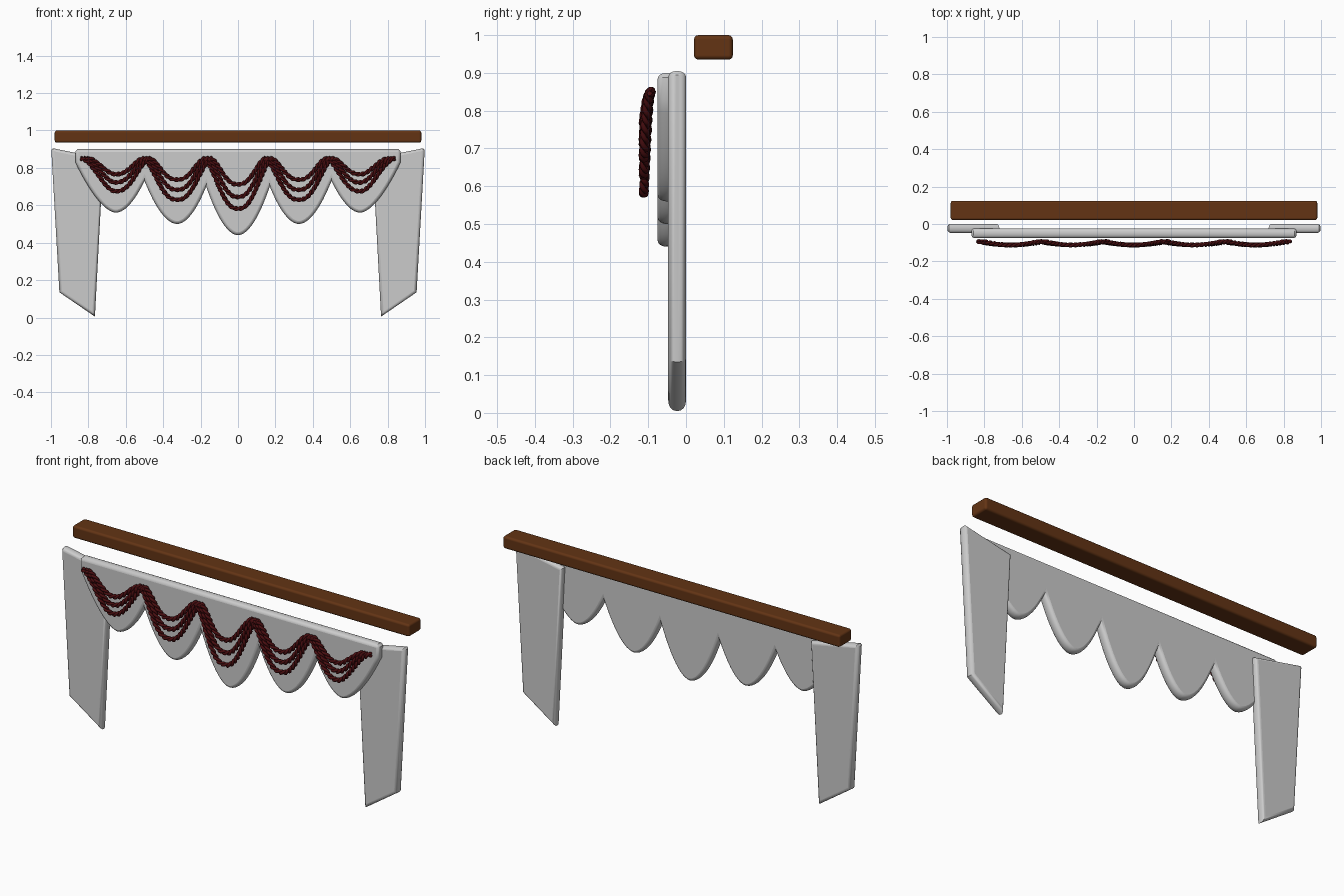
import bpy, bmesh, math
from mathutils import Vector

if "Cube" in bpy.data.objects:
    bpy.data.objects.remove(bpy.data.objects["Cube"])


def material(name, rgb):
    m = bpy.data.materials.new(name)
    m.use_nodes = True
    m.diffuse_color = (*rgb, 1)
    bsdf = m.node_tree.nodes["Principled BSDF"]
    bsdf.inputs["Base Color"].default_value = (*rgb, 1)
    bsdf.inputs["Roughness"].default_value = 0.7
    return m


FABRIC = material("pale grey fabric", (0.6, 0.6, 0.6))
WOOD = material("brown wood", (0.125, 0.034, 0.007))
ROPE = material("dark red rope", (0.065, 0.004, 0.005))


def add_object(name, data, mat):
    data.materials.append(mat)
    ob = bpy.data.objects.new(name, data)
    bpy.context.scene.collection.objects.link(ob)
    return ob


def inset(points, d):
    """Mitred inward offset of a counter-clockwise outline."""
    out = []
    for i, p in enumerate(points):
        a = (p - points[i - 1]).normalized()
        b = (points[(i + 1) % len(points)] - p).normalized()
        na, nb = Vector((-a.y, a.x)), Vector((-b.y, b.x))
        out.append(p + (na + nb) * (d / max(0.15, 1 + na.dot(nb))))
    return out


def cloth_slab(name, outline, front, back, border, steps=4):
    """Thick cloth from an x-z outline, with rounded front and back rims."""
    outline = [Vector(p) for p in outline]
    depth = (back - front) * 0.45
    arcs = [i / steps * math.pi / 2 for i in range(steps + 1)]
    levels = [(front + depth * (1 - math.sin(a)), border * (1 - math.cos(a)))
              for a in reversed(arcs)]
    levels += [(front + back - y, d) for y, d in reversed(levels)]
    bm = bmesh.new()
    rings = [[bm.verts.new((p.x, y, p.y)) for p in inset(outline, d)]
             for y, d in levels]
    n = len(outline)
    for r, s in zip(rings, rings[1:]):
        for i in range(n):
            j = (i + 1) % n
            bm.faces.new((r[i], r[j], s[j], s[i])).smooth = True
    bm.faces.new(rings[0])
    bm.faces.new(rings[-1])
    bmesh.ops.recalc_face_normals(bm, faces=bm.faces)
    for e in bm.edges:
        e.smooth = e.calc_face_angle(0) < math.radians(40)
    me = bpy.data.meshes.new(name)
    bm.to_mesh(me)
    bm.free()
    return add_object(name, me, FABRIC)


# Wooden curtain rail
bm = bmesh.new()
bmesh.ops.create_cube(bm, size=1)
for v in bm.verts:
    v.co = Vector((v.co.x * 1.96, 0.0725 + v.co.y * 0.103, 0.9675 + v.co.z * 0.065))
for f in bm.faces:
    f.smooth = True
mesh = bpy.data.meshes.new("curtain_rail")
bm.to_mesh(mesh)
bm.free()
rail = add_object("curtain_rail", mesh, WOOD)
bevel = rail.modifiers.new("rounded_edges", "BEVEL")
bevel.width, bevel.segments, bevel.harden_normals = 0.012, 3, True

# Side curtains, mirrored
panel = [(0.765, 0.005), (0.955, 0.135), (0.998, 0.895), (0.99, 0.905), (0.72, 0.85)]
cloth_slab("left_curtain", panel, -0.047, 0, 0.015)
cloth_slab("right_curtain", [(-x, z) for x, z in reversed(panel)], -0.047, 0, 0.015)

# Scalloped valance: cusps and lowest points along the hem
cusps = [(-0.87, 0.83), (-0.5, 0.73), (-0.17, 0.70), (0.17, 0.70), (0.5, 0.73), (0.87, 0.83)]
lows = [(-0.655, 0.56), (-0.325, 0.50), (0, 0.44), (0.325, 0.50), (0.655, 0.56)]
hem = [cusps[0]]
for k, (cx, low) in enumerate(lows):
    for i in range(1, 25):
        u = i / 12 - 1
        ex, ez = cusps[k] if u < 0 else cusps[k + 1]
        power = 1.65 if abs(ex) > 0.8 else 1.9
        hem.append((cx + abs(u) * (ex - cx), low + (ez - low) * abs(u) ** power))
top = [(0.87, 0.888), (0.858, 0.9), (-0.858, 0.9), (-0.87, 0.888)]
cloth_slab("valance", hem + top, -0.075, -0.024, 0.016)


def rope_path(cx, half, low, u):
    """Hanging rope with flared ends, bowing forward in the middle."""
    outer = abs(cx) > 0.5 and u * cx > 0
    t = abs(u) ** (1.0 if outer else 1.3)
    rise = t * t * (3 - 2 * t)
    return Vector((cx + half * u, -0.092 - 0.02 * (1 - u * u),
                   low + (0.85 - low) * rise))


def add_rope(curve, cx, half, low, n=140):
    """Two strands twisted round one hanging path."""
    path = [rope_path(cx, half, low, 2 * i / n - 1) for i in range(n + 1)]
    strands = [[], []]
    length = 0
    for i, p in enumerate(path):
        tangent = (path[min(i + 1, n)] - path[max(i - 1, 0)]).normalized()
        side = tangent.cross(Vector((0, 1, 0))).normalized()
        up = side.cross(tangent)
        length += (p - path[i - 1]).length if i else 0
        for k, strand in enumerate(strands):
            a = length / 0.055 * math.tau + k * math.pi
            strand.append(p + (side * math.cos(a) + up * math.sin(a)) * 0.006)
    for strand in strands:
        spline = curve.splines.new("POLY")
        spline.points.add(n)
        for point, co in zip(spline.points, strand):
            point.co = (*co, 1)
        spline.use_smooth = True


# Three ropes draped over each scallop
names = ["far_right", "right", "middle", "left", "far_left"]
rope_lows = [(0.675, 0.722, 0.766), (0.63, 0.683, 0.737), (0.582, 0.645, 0.712)]
for k, (cx, _) in enumerate(lows):
    curve = bpy.data.curves.new(names[k] + "_ropes", "CURVE")
    curve.dimensions = "3D"
    curve.bevel_depth, curve.bevel_resolution = 0.0075, 1
    curve.use_fill_caps = True
    for half, low in zip((0.185, 0.167, 0.15), rope_lows[min(k, 4 - k)]):
        add_rope(curve, cx, half, low)
    add_object(names[k] + "_ropes", curve, ROPE)
